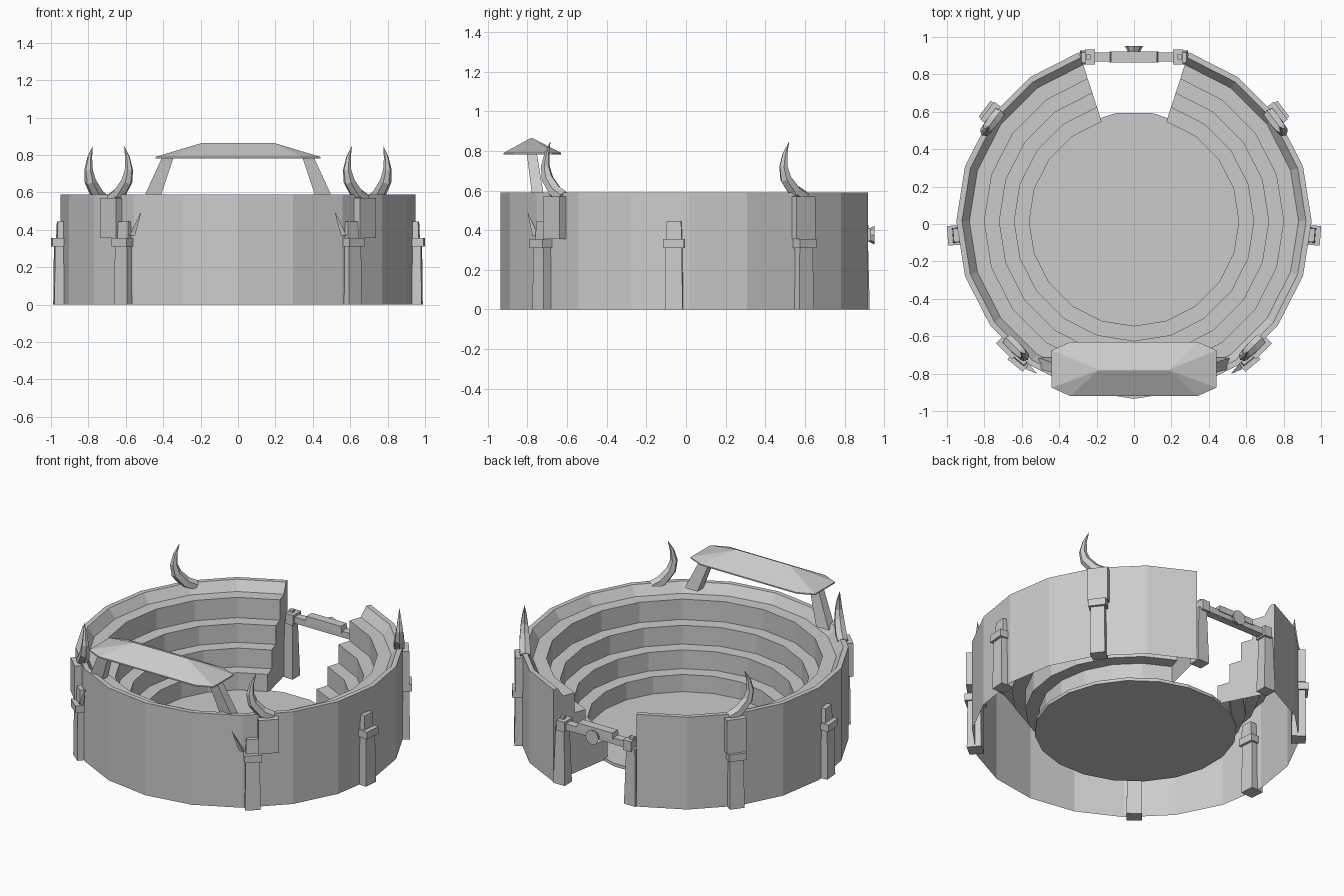
import bpy, bmesh, math
from mathutils import Vector, Matrix

cube = bpy.data.objects.get("Cube")
if cube:
    bpy.data.objects.remove(cube)

stone = bpy.data.materials.new("grey_stone")
stone.use_nodes = True
GREY = (0.6, 0.6, 0.6, 1)
stone.diffuse_color = GREY
stone.node_tree.nodes["Principled BSDF"].inputs["Base Color"].default_value = GREY

CENTRE = Vector((0, 0.015, 0))
SIDES = 20
STEP = math.tau / SIDES


def finish(name, bm, matrix=Matrix()):
    bmesh.ops.recalc_face_normals(bm, faces=bm.faces)
    mesh = bpy.data.meshes.new(name)
    bm.to_mesh(mesh)
    bm.free()
    mesh.materials.append(stone)
    obj = bpy.data.objects.new(name, mesh)
    obj.matrix_world = matrix
    bpy.context.collection.objects.link(obj)
    return obj


def loft(name, rings, matrix=Matrix()):
    """Closed skin through rings of points with equal counts."""
    bm = bmesh.new()
    loops = [[bm.verts.new(p) for p in ring] for ring in rings]
    for low, high in zip(loops, loops[1:]):
        for i in range(len(low)):
            j = (i + 1) % len(low)
            bm.faces.new((low[i], low[j], high[j], high[i]))
    bm.faces.new(loops[0][::-1])
    bm.faces.new(loops[-1])
    return finish(name, bm, matrix)


def rect(x, y, z, w, d):
    return [(x + sx * w / 2, y + sy * d / 2, z)
            for sx, sy in ((-1, -1), (1, -1), (1, 1), (-1, 1))]


def box(name, x, y, z0, z1, w, d, matrix=Matrix(), top=1.0):
    return loft(name, [rect(x, y, z0, w, d), rect(x, y, z1, w * top, d * top)], matrix)


def on_wall(degrees):
    """Local frame: x points outward, y runs along the wall."""
    return Matrix.Translation(CENTRE) @ Matrix.Rotation(math.radians(degrees), 4, "Z")


# Arena shell: outer wall, rim and terraces, open at the back for the gate
profile = [(0.95, 0), (0.95, 0.59), (0.92, 0.59), (0.88, 0.53), (0.80, 0.53)]
for r, z in ((0.80, 0.40), (0.72, 0.28), (0.64, 0.16)):
    profile += [(r, z), (r - 0.08, z)]
profile.append((0.56, 0.04))
bm = bmesh.new()
columns = []
for i in range(SIDES - 1):
    a = math.pi / 2 + STEP * (i + 1)
    columns.append([bm.verts.new(CENTRE + Vector((r * math.cos(a), r * math.sin(a), z)))
                    for r, z in profile])
for left, right in zip(columns, columns[1:]):
    for k in range(len(profile) - 1):
        bm.faces.new((left[k], right[k], right[k + 1], left[k + 1]))
bm.faces.new(columns[0])
bm.faces.new(columns[-1][::-1])
finish("terraced_wall", bm)

# Arena floor
ring = [(0.587 * math.cos(STEP * (i + 0.5)), 0.587 * math.sin(STEP * (i + 0.5)))
        for i in range(SIDES)]
loft("arena_floor", [[(x, y, z) for x, y in ring] for z in (0.03, 0.05)],
     Matrix.Translation(CENTRE))


def pillar(name, frame, capped):
    box(name + "_shaft", 0.945, 0, 0, 0.31, 0.085, 0.09, frame, 0.92)
    box(name + "_collar", 0.945, 0, 0.31, 0.355, 0.11, 0.105, frame)
    if capped:
        box(name + "_top", 0.935, 0, 0.355, 0.445, 0.075, 0.08, frame, 0.9)


def horn(name, frame, side):
    """Curved tapering horn leaning along the wall towards the front."""
    box(name + "_holder", 0.945, 0, 0.355, 0.57, 0.075, 0.12, frame)
    path = [(-0.03, 0.565, 0.034), (0.03, 0.595, 0.036), (0.085, 0.66, 0.031),
            (0.10, 0.72, 0.023), (0.09, 0.785, 0.013), (0.065, 0.845, 0.001)]
    rings = []
    for k, (t, z, size) in enumerate(path):
        before, after = path[max(k - 1, 0)], path[min(k + 1, len(path) - 1)]
        along = Vector((0, after[0] - before[0], after[1] - before[1])).normalized()
        across = Vector((0, along.z, -along.y))
        points = []
        for i in range(6):
            a = math.tau * i / 6
            p = Vector((0.925, t, z)) + across * size * math.cos(a)
            p.x += size * math.sin(a)
            points.append((p.x, -side * p.y, p.z))
        rings.append(points)
    loft(name, rings, frame)


# Pillars, horns and spikes on both sides
for side, label in ((1, "left"), (-1, "right")):
    def frame_at(degrees):
        return on_wall(degrees if side > 0 else 180 - degrees)

    pillar(label + "_side_pillar", frame_at(-4.5), True)
    pillar(label + "_front_pillar", frame_at(-50.5), True)
    pillar(label + "_back_pillar", frame_at(37), False)
    horn(label + "_front_horn", frame_at(-45), side)
    horn(label + "_back_horn", frame_at(37), side)
    loft(label + "_front_spike",
         [[(side * (0.565 + dx), -0.765 + dy, 0.37) for dx, dy in ((0, 0.02), (0.015, -0.01), (-0.015, -0.01))],
          [(side * (0.52 + dx), -0.80 + dy, 0.49) for dx, dy in ((0, 0.002), (0.002, 0), (-0.002, 0))]])

    # Slanted canopy leg
    loft(label + "_canopy_leg", [rect(side * 0.465, -0.745, 0.56, 0.09, 0.06),
                                 rect(side * 0.37, -0.78, 0.80, 0.06, 0.05)])

    # Gate post with bracket and peg
    box(label + "_gate_post", side * 0.25, 0.89, 0, 0.36, 0.08, 0.075, top=0.75)
    box(label + "_gate_bracket", side * 0.235, 0.893, 0.345, 0.41, 0.055, 0.08)
    box(label + "_gate_peg", side * 0.245, 0.893, 0.41, 0.425, 0.025, 0.025)

# Canopy roof: clipped rectangle rising to a short ridge
outline = [(sx * x, -0.775 + sy * y) for sx, sy, pts in (
    (1, -1, ((0.34, 0.145), (0.44, 0.10))), (1, 1, ((0.44, 0.10), (0.34, 0.145))),
    (-1, 1, ((0.34, 0.145), (0.44, 0.10))), (-1, -1, ((0.44, 0.10), (0.34, 0.145))))
    for x, y in pts]
ridge = [(math.copysign(0.19, x), -0.78 + math.copysign(0.003, y + 0.775)) for x, y in outline]
bm = bmesh.new()
rows = [[bm.verts.new((x, y, z)) for x, y in pts]
        for pts, z in ((outline, 0.782), (outline, 0.79), (ridge, 0.865))]
for low, high in zip(rows, rows[1:]):
    for i in range(8):
        j = (i + 1) % 8
        bm.faces.new((low[i], low[j], high[j], high[i]))
bm.faces.new(rows[0][::-1])
bm.faces.new(rows[2])
bmesh.ops.remove_doubles(bm, verts=bm.verts, dist=0.001)
finish("canopy_roof", bm)

# Gate beam, plank and round boss
box("gate_beam", 0, 0.893, 0.355, 0.395, 0.5, 0.05)
box("gate_plank", 0, 0.893, 0.385, 0.425, 0.26, 0.06, top=0.94)
bm = bmesh.new()
bmesh.ops.create_cone(bm, cap_ends=True, segments=8, radius1=0.03, radius2=0.047, depth=0.035)
finish("gate_boss", bm, Matrix.Translation((0, 0.933, 0.375)) @ Matrix.Rotation(-math.pi / 2, 4, "X"))
